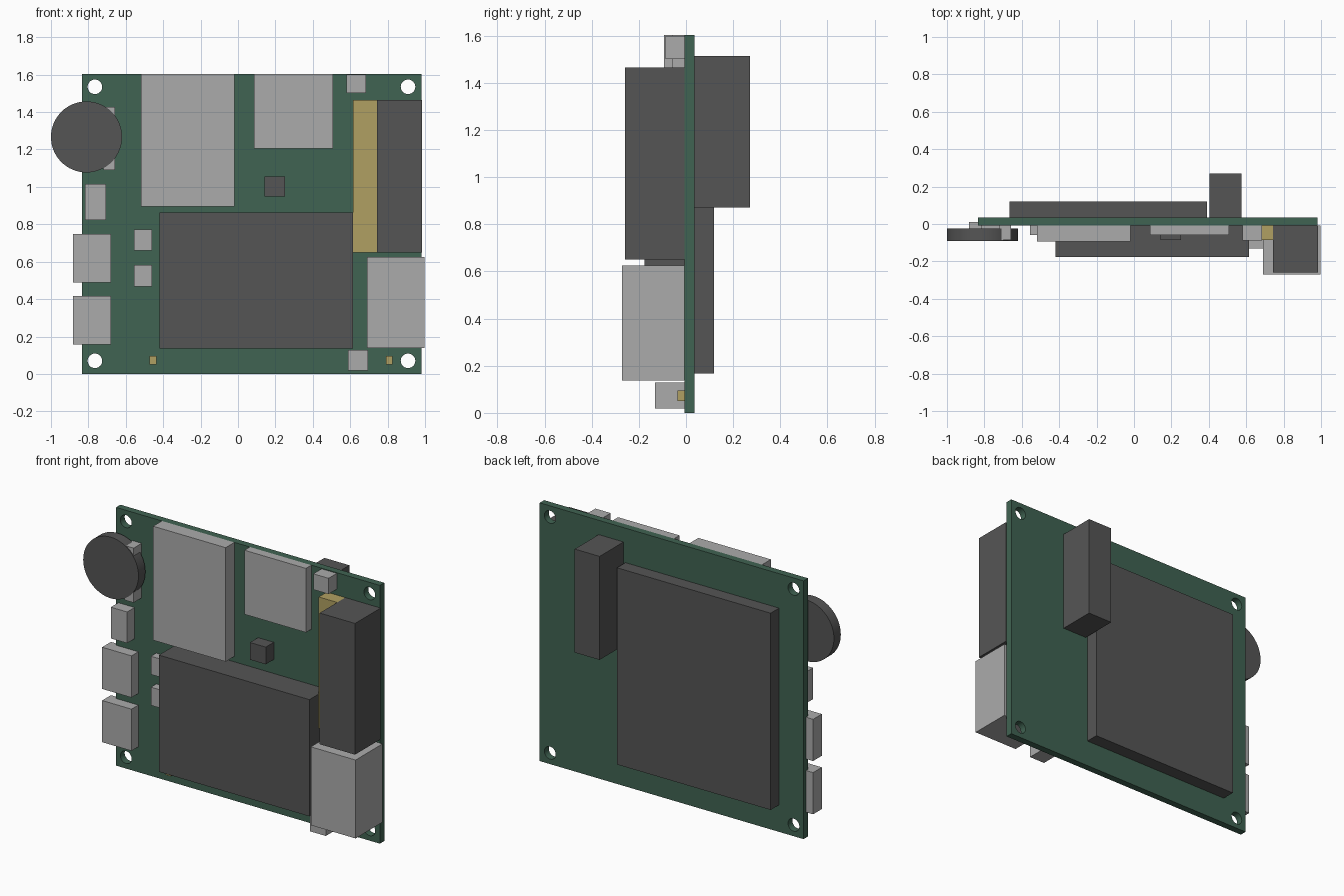
import bpy
import math

if "Cube" in bpy.data.objects:
    bpy.data.objects.remove(bpy.data.objects["Cube"])


def material(name, rgb):
    m = bpy.data.materials.new(name)
    m.diffuse_color = (*rgb, 1)
    m.use_nodes = True
    m.node_tree.nodes["Principled BSDF"].inputs["Base Color"].default_value = m.diffuse_color
    return m


green = material("board_green", (0.051, 0.125, 0.084))
dark = material("dark_plastic", (0.091, 0.091, 0.091))
metal = material("light_metal", (0.407, 0.407, 0.407))
gold = material("gold", (0.434, 0.352, 0.122))

FRONT, BACK = -0.007, 0.036  # faces of the board


def box(name, mat, x0, x1, z0, z1, y0, y1=FRONT):
    bpy.ops.mesh.primitive_cube_add(size=1)
    o = bpy.context.object
    o.name = name
    o.scale = (x1 - x0, y1 - y0, z1 - z0)
    o.location = ((x0 + x1) / 2, (y0 + y1) / 2, (z0 + z1) / 2)
    bpy.ops.object.transform_apply(location=False, rotation=False, scale=True)
    o.data.materials.append(mat)
    return o


def disc(name, mat, x, z, r, y0, y1, sides=48):
    bpy.ops.mesh.primitive_cylinder_add(
        vertices=sides, radius=r, depth=y1 - y0,
        location=(x, (y0 + y1) / 2, z), rotation=(math.pi / 2, 0, 0))
    o = bpy.context.object
    o.name = name
    o.data.materials.append(mat)
    bpy.ops.object.shade_smooth_by_angle(angle=math.radians(30))
    return o


# circuit board with four mounting holes
board = box("circuit_board", green, -0.833, 0.98, 0, 1.604, FRONT, BACK)
for x in (-0.765, 0.909):
    for z in (0.07, 1.535):
        cutter = disc("hole_cutter", green, x, z, 0.039, -0.1, 0.1, 32)
        cutter.hide_render = True
        mod = board.modifiers.new("hole", 'BOOLEAN')
        mod.object = cutter
        mod.solver = 'EXACT'
        bpy.context.view_layer.objects.active = board
        bpy.ops.object.modifier_apply(modifier=mod.name)
        bpy.data.objects.remove(cutter)

# front: processor module and small chip
box("processor_module", dark, -0.42, 0.615, 0.137, 0.862, -0.177)
box("small_chip", dark, 0.143, 0.251, 0.949, 1.056, -0.086)

# front: pin header and its socket
box("header_pins", gold, 0.615, 0.742, 0.65, 1.465, -0.086)
box("header_socket", dark, 0.742, 0.985, 0.65, 1.465, -0.258)

# front: card slots and connectors
box("large_card_slot", metal, -0.518, -0.02, 0.896, 1.604, -0.093)
box("small_card_slot", metal, 0.086, 0.509, 1.206, 1.604, -0.06)
box("top_connector", metal, 0.579, 0.684, 1.502, 1.6, -0.088)
box("network_port", metal, 0.69, 0.998, 0.138, 0.625, -0.271)
box("bottom_button", metal, 0.587, 0.695, 0.019, 0.128, -0.131)

# front: left edge ports, which overhang and sink into the board
for i, z in enumerate((0.158, 0.489)):
    box(f"edge_port_{i + 1}", metal, -0.882, -0.68, z, z + 0.259, -0.074, 0.012)
box("side_connector", metal, -0.818, -0.706, 0.822, 1.016, -0.08)
for i, z in enumerate((0.468, 0.66)):
    box(f"small_connector_{i + 1}", metal, -0.557, -0.461, z, z + 0.113, -0.059)

# front: coin cell and its holder
box("battery_holder", metal, -0.72, -0.657, 1.089, 1.428, -0.086)
disc("coin_battery", dark, -0.81, 1.267, 0.19, -0.091, -0.024, 64)

# front: indicator lights
for i, x in enumerate((-0.472, 0.791)):
    box(f"indicator_light_{i + 1}", gold, x, x + 0.036, 0.05, 0.096, -0.036)

# back: flat module and tall connector
box("back_module", dark, -0.665, 0.391, 0.168, 1.39, BACK, 0.119)
box("back_connector", dark, 0.404, 0.575, 0.872, 1.515, BACK, 0.271)
